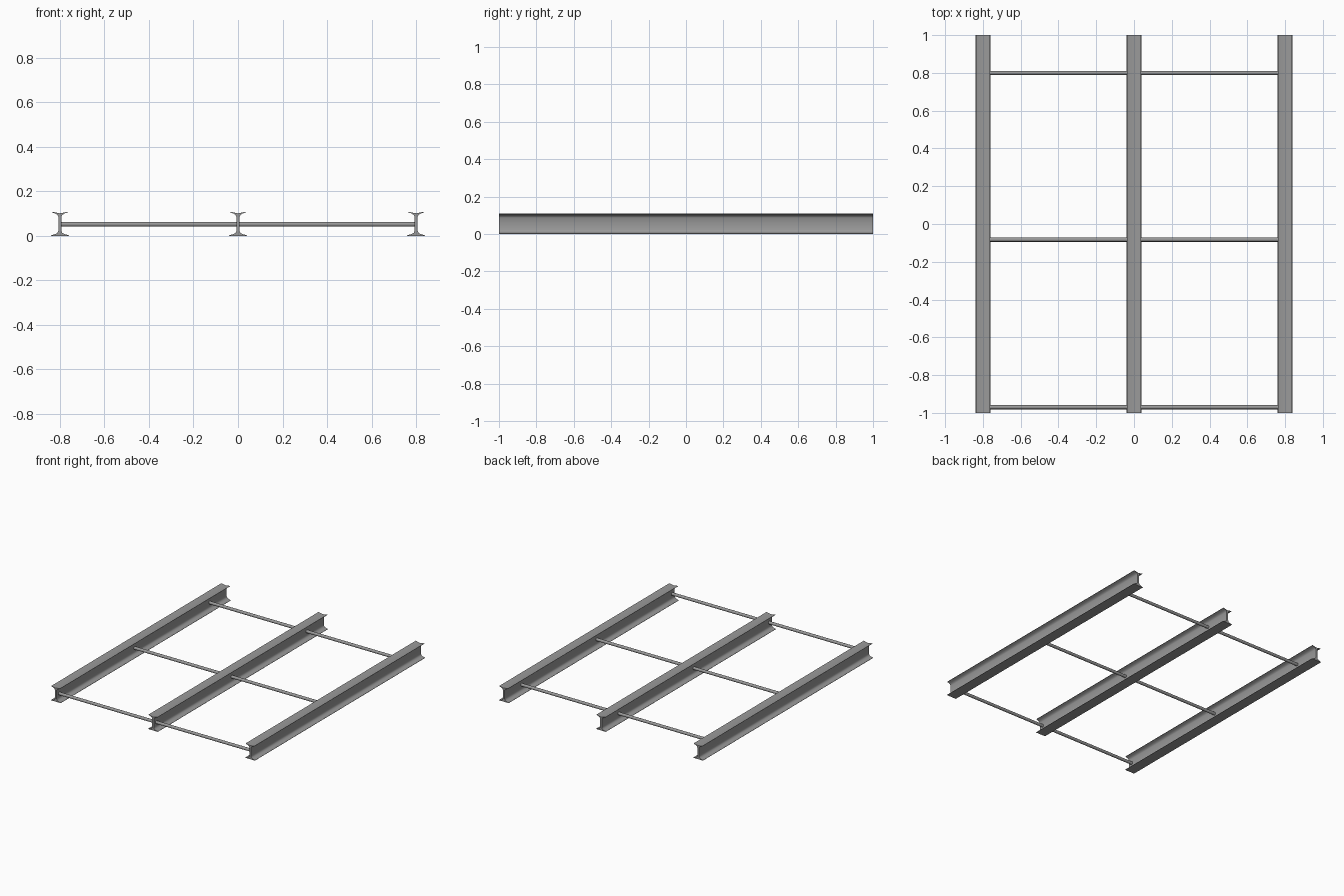
import bpy
import bmesh
import math

cube = bpy.data.objects.get("Cube")
if cube:
    bpy.data.objects.remove(cube, do_unlink=True)

steel = bpy.data.materials.new("grey_steel")
steel.use_nodes = True
steel.diffuse_color = (0.32, 0.32, 0.32, 1)
steel.node_tree.nodes["Principled BSDF"].inputs["Base Color"].default_value = steel.diffuse_color


def finish(obj, angle):
    """Colour the part and smooth its curved faces."""
    obj.data.materials.clear()
    obj.data.materials.append(steel)
    bpy.ops.object.select_all(action="DESELECT")
    obj.select_set(True)
    bpy.context.view_layer.objects.active = obj
    bpy.ops.object.shade_smooth_by_angle(angle=math.radians(angle))


# Half of the beam section, from the bottom flange up to the top one
HALF = [(0.04, 0), (0.04, 0.002), (0.02, 0.008), (0.011, 0.013), (0.007, 0.022),
        (0.007, 0.086), (0.011, 0.094), (0.02, 0.1), (0.037, 0.106), (0.037, 0.108)]
SECTION = HALF + [(0, 0.101)] + [(-x, z) for x, z in reversed(HALF)]


def beam(name, x):
    """Extrude the flanged section along the full length."""
    bm = bmesh.new()
    face = bm.faces.new([bm.verts.new((x + px, -1, pz)) for px, pz in SECTION])
    # Keep the first cap so that the extrusion is closed at both ends
    copy = bmesh.ops.extrude_face_region(bm, geom=[face], use_keep_orig=True)
    moved = [v for v in copy["geom"] if isinstance(v, bmesh.types.BMVert)]
    bmesh.ops.translate(bm, verts=moved, vec=(0, 2, 0))
    bmesh.ops.recalc_face_normals(bm, faces=bm.faces)
    mesh = bpy.data.meshes.new(name)
    bm.to_mesh(mesh)
    bm.free()
    obj = bpy.data.objects.new(name, mesh)
    bpy.context.collection.objects.link(obj)
    finish(obj, 50)


# Three long beams
for name, x in (("right_beam", -0.8), ("middle_beam", 0), ("left_beam", 0.8)):
    beam(name, x)

# Round tie rods running through the webs
for name, y in (("front_rod", -0.97), ("middle_rod", -0.083), ("back_rod", 0.8)):
    bpy.ops.mesh.primitive_cylinder_add(vertices=16, radius=0.011, depth=1.59,
                                        location=(0, y, 0.052), rotation=(0, math.pi / 2, 0))
    rod = bpy.context.object
    rod.name = name
    finish(rod, 40)
